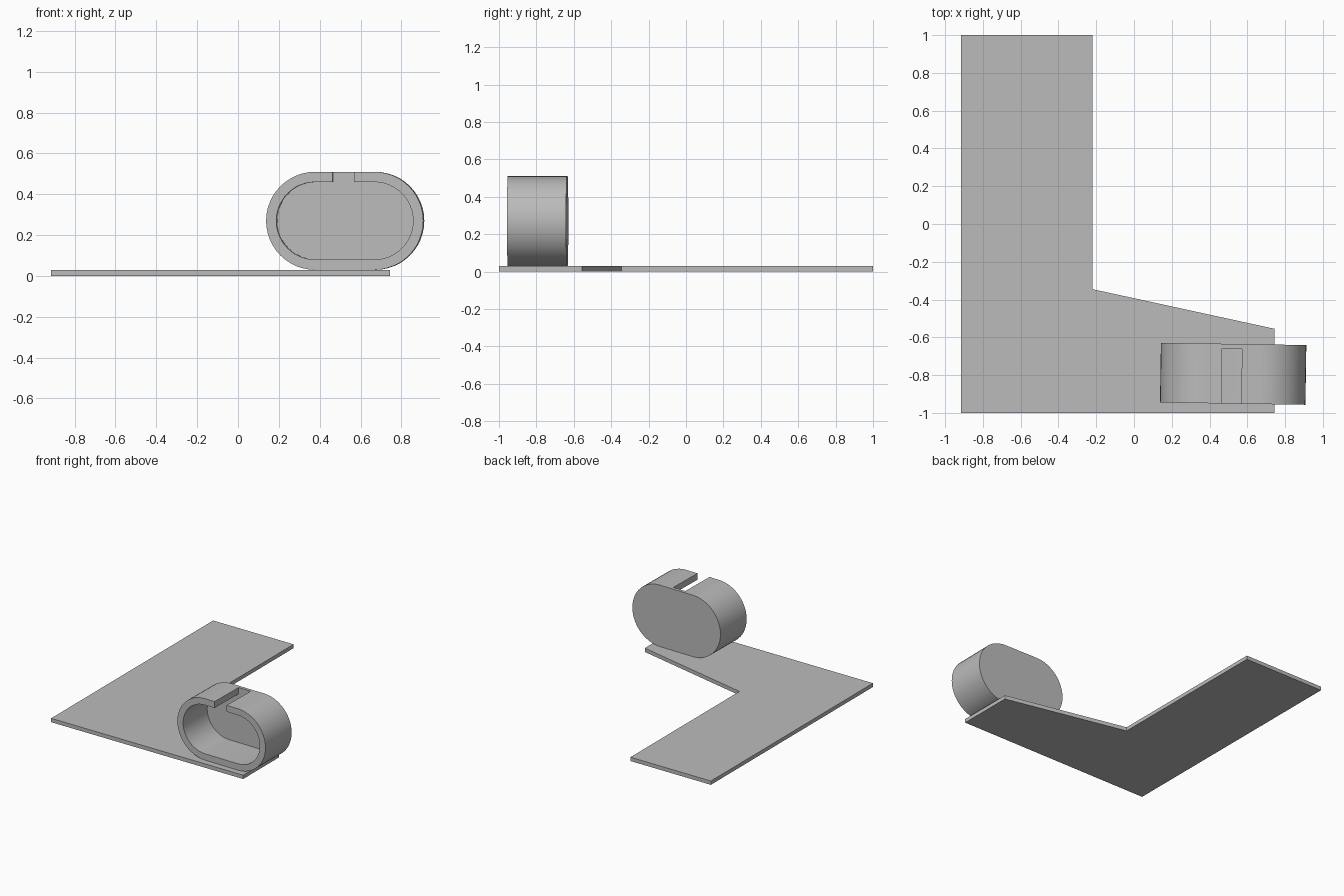
import bpy, bmesh
from math import sin, cos, pi, radians

cube = bpy.data.objects.get("Cube")
if cube:
    bpy.data.objects.remove(cube, do_unlink=True)

grey = bpy.data.materials.new("plain grey")
grey.use_nodes = True
colour = (0.5, 0.5, 0.5, 1)
grey.diffuse_color = colour
grey.node_tree.nodes["Principled BSDF"].inputs["Base Color"].default_value = colour


def prism(name, points, depth):
    """Extrude a closed 3D outline along the depth vector."""
    bm = bmesh.new()
    face = bm.faces.new([bm.verts.new(p) for p in points])
    new = bmesh.ops.extrude_face_region(bm, geom=[face], use_keep_orig=True)
    bmesh.ops.translate(bm, vec=depth, verts=[v for v in new["geom"] if isinstance(v, bmesh.types.BMVert)])
    bmesh.ops.recalc_face_normals(bm, faces=bm.faces)
    mesh = bpy.data.meshes.new(name)
    bm.to_mesh(mesh)
    bm.free()
    mesh.materials.append(grey)
    obj = bpy.data.objects.new(name, mesh)
    bpy.context.collection.objects.link(obj)
    return obj


def stadium(radius, half, y, steps=24):
    """Round-ended outline in the xz plane, starting at the top right."""
    ends = ((half, pi / 2), (-half, -pi / 2))
    return [(cx + radius * cos(a0 - pi * i / steps), y, radius * sin(a0 - pi * i / steps))
            for cx, a0 in ends for i in range(steps + 1)]


# Flat L-shaped base with a tapering foot
base = [(-0.915, -1), (0.745, -1), (0.745, -0.555), (-0.22, -0.345), (-0.22, 1), (-0.915, 1)]
prism("base_plate", [(x, y, 0) for x, y in base], (0, 0, 0.03))

# Round-ended cup, closed at the back, hollow from the front, slotted on top
half, front, back, wall = 0.145, -0.158, 0.158, 0.025
cup = prism("slotted_cup", stadium(0.24, half, front), (0, back - front, 0))
keyhole = stadium(0.19, half, front - 0.1)
keyhole += [(-0.06, front - 0.1, 0.19), (-0.06, front - 0.1, 0.3),
            (0.045, front - 0.1, 0.3), (0.045, front - 0.1, 0.19)]
cutter = prism("cup_cutter", keyhole, (0, back - wall - front + 0.1, 0))
cutter.hide_render = True

cut = cup.modifiers.new("hollow", "BOOLEAN")
cut.operation, cut.solver, cut.object = "DIFFERENCE", "EXACT", cutter
bpy.ops.object.select_all(action="DESELECT")
cup.select_set(True)
bpy.context.view_layer.objects.active = cup
bpy.ops.object.modifier_apply(modifier=cut.name)
bpy.data.objects.remove(cutter, do_unlink=True)
bpy.ops.object.shade_smooth_by_angle(angle=radians(30))

# Seat the cup on the foot with its slight turn
cup.location = (0.525, -0.793, 0.27)
cup.rotation_euler.z = radians(-0.9)
